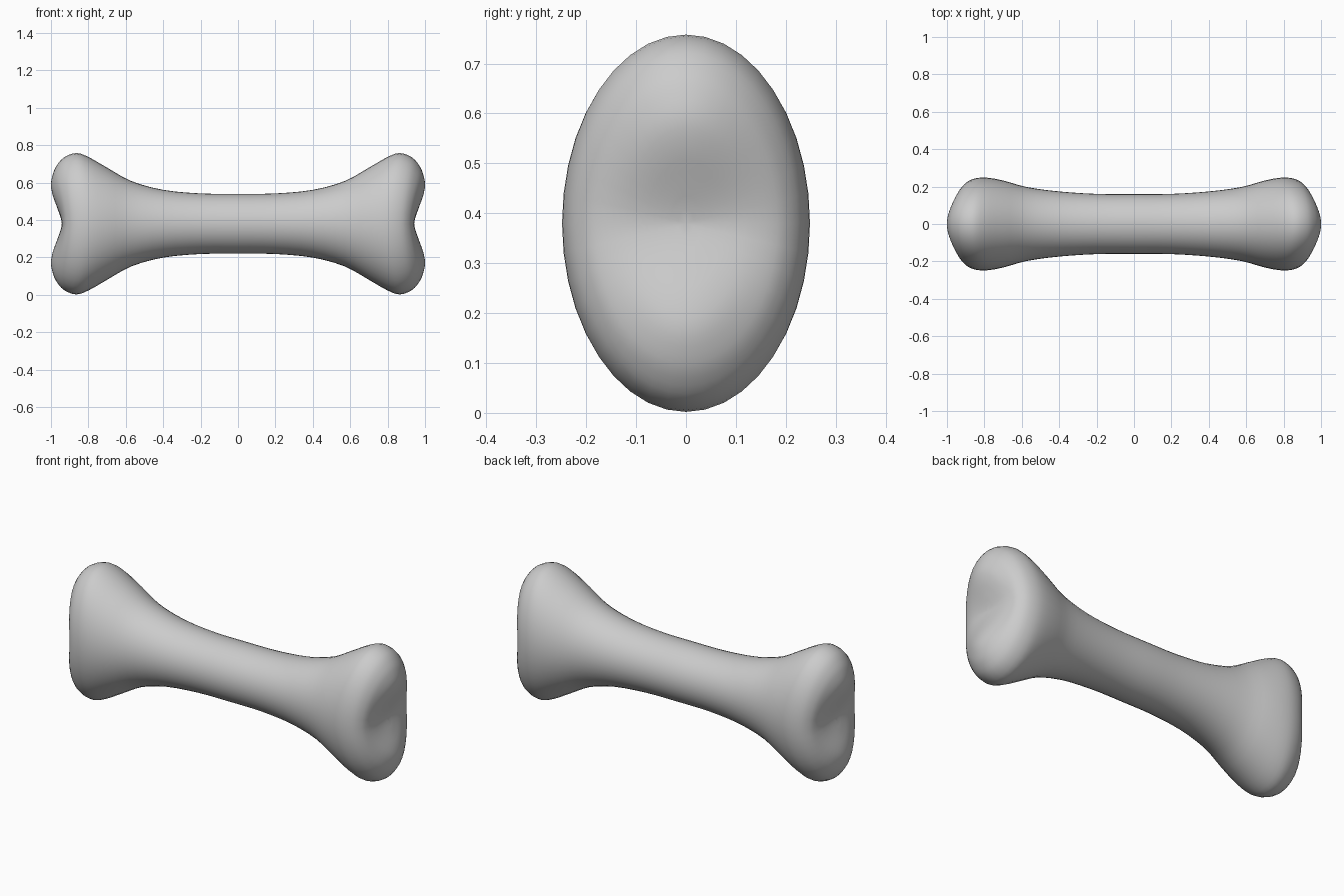
import bpy, bmesh
from math import sin, cos, pi

if "Cube" in bpy.data.objects:
    bpy.data.objects.remove(bpy.data.objects["Cube"])

SEGS, STEPS, MID = 40, 3, 0.38

# Oval rings from the middle to one end:
# (x at top/bottom, x at sides, half height, half width)
RINGS = [
    (0.00, 0.00, 0.160, 0.160),
    (0.20, 0.20, 0.162, 0.161),
    (0.40, 0.40, 0.181, 0.174),
    (0.57, 0.57, 0.228, 0.197),
    (0.70, 0.69, 0.300, 0.230),
    (0.80, 0.77, 0.357, 0.246),
    (0.865, 0.83, 0.378, 0.247),
    (0.93, 0.882, 0.355, 0.232),
    (0.97, 0.915, 0.310, 0.203),
    (0.99, 0.930, 0.265, 0.172),
    (1.00, 0.938, 0.210, 0.132),
    (0.99, 0.941, 0.150, 0.092),
    (0.965, 0.942, 0.080, 0.048),
    (0.942, 0.942, 0.0, 0.0),
]


def catmull(a, b, c, d, t):
    return tuple(0.5 * (2 * q + (r - p) * t + (2 * p - 5 * q + 4 * r - s) * t * t
                        + (3 * q - p - 3 * r + s) * t ** 3)
                 for p, q, r, s in zip(a, b, c, d))


# Smooth the list of rings
ctrl = [(-0.2, -0.2, 0.162, 0.161)] + RINGS + [(0.965, 0.942, -0.080, -0.048)]
rings = [catmull(*ctrl[i:i + 4], k / STEPS)
         for i in range(len(RINGS) - 1) for k in range(STEPS)]

# Loft half of the bone, with a dip between the two knobs
bm = bmesh.new()
loops = []
for xt, xs, h, w in rings:
    loop = []
    for j in range(SEGS):
        a = 2 * pi * j / SEGS
        x = xs + (xt - xs) * abs(sin(a)) ** 1.5
        loop.append(bm.verts.new((x, w * cos(a), MID + h * sin(a))))
    loops.append(loop)
for a, b in zip(loops, loops[1:]):
    for j in range(SEGS):
        k = (j + 1) % SEGS
        bm.faces.new((a[j], a[k], b[k], b[j]))
tip = bm.verts.new((RINGS[-1][0], 0, MID))
for j in range(SEGS):
    bm.faces.new((loops[-1][j], loops[-1][(j + 1) % SEGS], tip))
# Mirror the other half
bmesh.ops.mirror(bm, geom=bm.verts[:] + bm.edges[:] + bm.faces[:],
                 merge_dist=0.0005, axis='X')
bmesh.ops.recalc_face_normals(bm, faces=bm.faces)
for f in bm.faces:
    f.smooth = True

mesh = bpy.data.meshes.new("bone")
bm.to_mesh(mesh)
bm.free()
bone = bpy.data.objects.new("bone", mesh)
bpy.context.collection.objects.link(bone)
